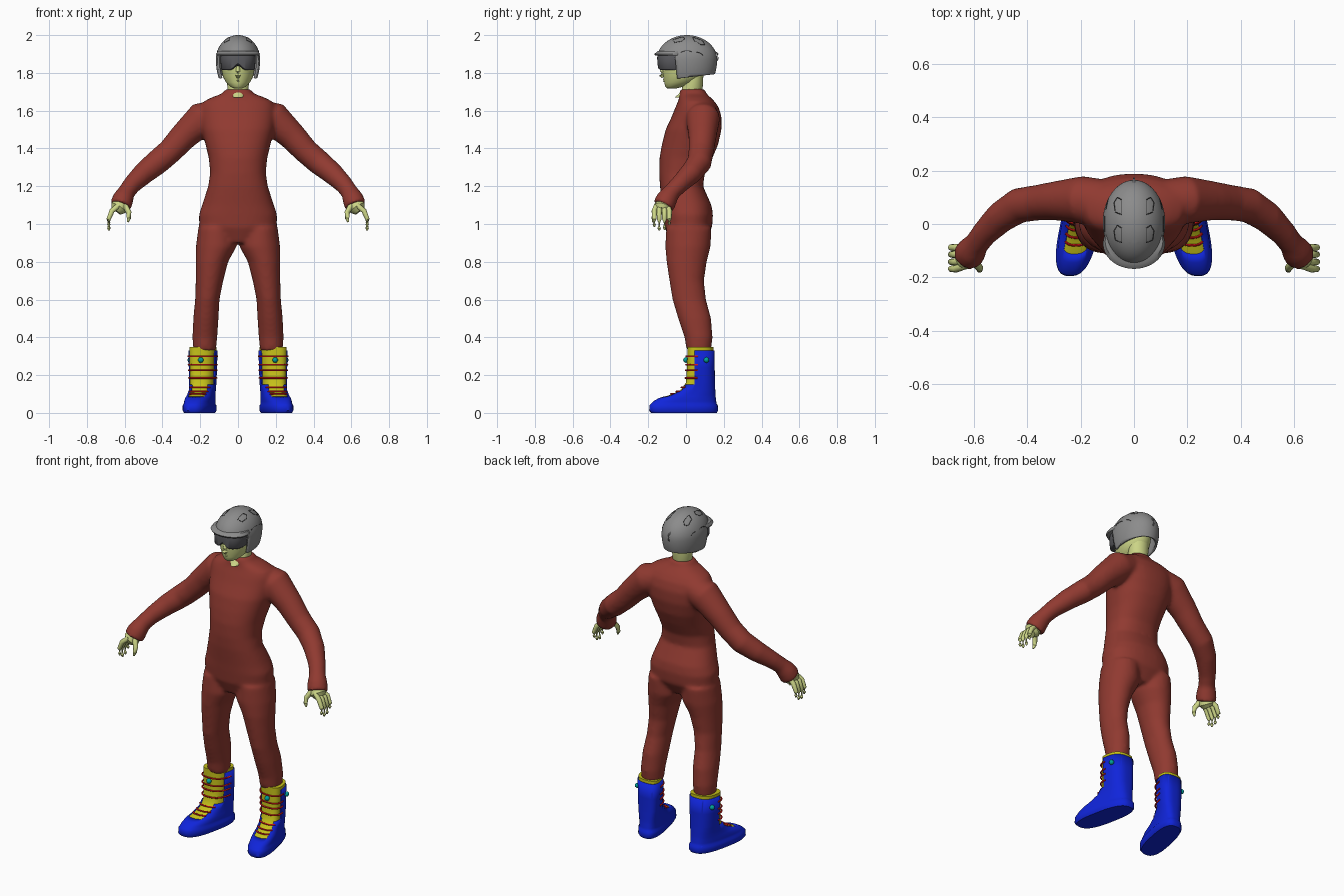
import bpy, bmesh, math
from mathutils import Vector

cube = bpy.data.objects.get("Cube")
if cube:
    bpy.data.objects.remove(cube, do_unlink=True)


def material(name, r, g, b):
    m = bpy.data.materials.new(name)
    m.use_nodes = True
    m.diffuse_color = (r, g, b, 1)
    m.node_tree.nodes["Principled BSDF"].inputs["Base Color"].default_value = (r, g, b, 1)
    return m


suit_red = material("suit red", .28, .042, .03)
skin_tone = material("pale skin", .6, .66, .24)
helmet_grey = material("helmet grey", .26, .26, .26)
lens_grey = material("lens grey", .1, .1, .11)
vent_dark = material("vent dark", .03, .03, .03)
boot_blue = material("boot blue", .005, .018, .7)
liner_yellow = material("liner yellow", .56, .53, .01)
lace_red = material("lace red", .75, .01, .01)
knob_teal = material("knob teal", .0, .36, .33)


def ring(z, x0, x1, y0, y1, n=40, p=2.0):
    """Superellipse cross-section filling the given bounds."""
    pts = []
    for i in range(n):
        t = math.tau * i / n
        c, s = math.cos(t), math.sin(t)
        x = math.copysign(abs(c) ** (2 / p), c)
        y = math.copysign(abs(s) ** (2 / p), s)
        pts.append(Vector(((x0 + x1 + (x1 - x0) * x) / 2, (y0 + y1 + (y1 - y0) * y) / 2, z)))
    return pts


def skin_rings(bm, rings):
    """Bridge a stack of closed rings and cap both ends."""
    loops = [[bm.verts.new(p) for p in r] for r in rings]
    n = len(loops[0])
    for a, b in zip(loops, loops[1:]):
        for i in range(n):
            bm.faces.new((a[i], a[(i + 1) % n], b[(i + 1) % n], b[i]))
    bm.faces.new(loops[0][::-1])
    bm.faces.new(loops[-1])


def tube(bm, path, n=16):
    """Round limb through (x, y, z, radius) stations."""
    pts = [Vector(p[:3]) for p in path]
    rings = []
    for i, p in enumerate(pts):
        d = pts[min(i + 1, len(pts) - 1)] - pts[max(i - 1, 0)]
        q = d.to_track_quat('Z', 'Y')
        rings.append([p + q @ (v * path[i][3]) for v in ring(0, -1, 1, -1, 1, n)])
    skin_rings(bm, rings)


def finish(name, bm, mat, mirror=False, thickness=0):
    bmesh.ops.recalc_face_normals(bm, faces=bm.faces)
    me = bpy.data.meshes.new(name)
    bm.to_mesh(me)
    bm.free()
    ob = bpy.data.objects.new(name, me)
    bpy.context.collection.objects.link(ob)
    me.materials.append(mat)
    bpy.ops.object.select_all(action='DESELECT')
    ob.select_set(True)
    bpy.context.view_layer.objects.active = ob
    bpy.ops.object.shade_smooth_by_angle(angle=math.radians(45))
    if thickness:
        mod = ob.modifiers.new("Thickness", 'SOLIDIFY')
        mod.thickness, mod.offset = thickness, -1
    if mirror:
        ob.modifiers.new("Mirror", 'MIRROR')
    return ob


def split(bm, co, no):
    bmesh.ops.bisect_plane(bm, geom=bm.verts[:] + bm.edges[:] + bm.faces[:],
                           plane_co=co, plane_no=no)


def drop_faces(bm, rule):
    doomed = [f for f in bm.faces if rule(f.calc_center_median())]
    bmesh.ops.delete(bm, geom=doomed, context='FACES')


# One-piece suit: torso, legs and sleeves fused into one skin
torso = [(.9, .1, -.08, .09), (.98, .205, -.112, .138), (1.05, .207, -.12, .143),
         (1.1, .19, -.125, .135), (1.2, .158, -.138, .09), (1.27, .147, -.142, .1),
         (1.35, .155, -.14, .14), (1.42, .172, -.128, .17), (1.5, .192, -.108, .188),
         (1.57, .2, -.075, .188), (1.62, .197, -.055, .172), (1.65, .18, -.042, .15),
         (1.67, .14, -.036, .13), (1.69, .085, -.035, .108), (1.715, .064, -.03, .098)]
leg = [(.98, .02, .21, -.105, .135), (.88, .008, .223, -.11, .13), (.8, .052, .224, -.103, .11),
       (.7, .078, .224, -.088, .095), (.6, .098, .227, -.072, .106), (.5, .103, .237, -.042, .133),
       (.4, .11, .241, -.008, .141), (.33, .116, .238, .003, .133)]
arm = [(.1, .09, 1.585, .075), (.19, .09, 1.558, .09), (.29, .087, 1.462, .074),
       (.36, .08, 1.385, .067), (.43, .07, 1.325, .066), (.5, .025, 1.268, .059),
       (.56, -.035, 1.21, .049), (.59, -.075, 1.17, .046), (.608, -.1, 1.135, .056),
       (.622, -.12, 1.095, .059)]
bm = bmesh.new()
skin_rings(bm, [ring(z, -w, w, a, b, p=2.3) for z, w, a, b in torso])
for s in (-1, 1):
    skin_rings(bm, [ring(z, s * a, s * b, c, d) for z, a, b, c, d in leg])
    tube(bm, [(s * x, y, z, r) for x, y, z, r in arm], 24)
suit = finish("suit", bm, suit_red)
fuse = suit.modifiers.new("Fuse", 'REMESH')
fuse.mode, fuse.voxel_size, fuse.use_smooth_shade = 'VOXEL', .01, True
soft = suit.modifiers.new("Soften", 'SMOOTH')
soft.factor, soft.iterations = .5, 10

# Head, with neck, nose and lips
face = [(1.718, .022, -.1, -.05), (1.728, .042, -.11, -.01), (1.75, .064, -.115, .05),
        (1.78, .08, -.12, .09), (1.82, .088, -.125, .1), (1.87, .088, -.125, .11),
        (1.92, .07, -.1, .1)]
neck = [(1.67, .03, -.06, .06), (1.685, .05, -.042, .08), (1.71, .056, -.022, .088),
        (1.76, .058, -.015, .09), (1.82, .06, -.01, .095)]
bm = bmesh.new()
for rows in (face, neck):
    skin_rings(bm, [ring(z, -w, w, a, b) for z, w, a, b in rows])
tube(bm, [(0, -.118, 1.84, .008), (0, -.126, 1.805, .012), (0, -.129, 1.788, .014), (0, -.12, 1.778, .009)])
for z in (1.757, 1.765):
    tube(bm, [(-.024, -.105, z, .002), (0, -.115, z, .006), (.024, -.105, z, .002)], 8)
finish("head", bm, skin_tone)

# Hands: palm, four curled fingers and a thumb
bm = bmesh.new()
tube(bm, [(.605, -.11, 1.13, .035), (.632, -.125, 1.085, .046), (.645, -.127, 1.068, .03)])
for y, tip in ((-.168, .985), (-.142, .965), (-.114, .97), (-.088, .995)):
    root = -.125 + (y + .125) * .7
    tube(bm, [(.63, root, 1.1, .014), (.667, y, 1.07, .014),
              (.685, y, 1.025, .012), (.684, y, tip + .012, .009), (.682, y, tip, .004)], 10)
tube(bm, [(.6, -.14, 1.1, .016), (.578, -.165, 1.06, .014), (.578, -.172, 1.03, .011),
          (.584, -.174, 1.01, .005)], 10)
finish("hands", bm, skin_tone, mirror=True)

# Helmet shell with face opening
RX, RY, RZ, CY, CZ = .117, .16, .13, .005, 1.87
bm = bmesh.new()
bmesh.ops.create_uvsphere(bm, u_segments=48, v_segments=32, radius=1)
for v in bm.verts:
    v.co = (v.co.x * RX, CY + v.co.y * RY, CZ + v.co.z * (RZ if v.co.z > 0 else .2))
split(bm, (0, 0, 1.775), (0, -.12, 1))
split(bm, (0, 0, 1.9), (0, 0, 1))
split(bm, (0, -.05, 1.8), (0, 1, .1))
drop_faces(bm, lambda c: c.z < 1.775 + .12 * c.y or
           (c.z < 1.9 and c.y < -.05 - .1 * (c.z - 1.8)))
finish("helmet", bm, helmet_grey, thickness=.012)

# Brim, lens with nose notch
bm = bmesh.new()
skin_rings(bm, [ring(z, -w, w, a, .02, 48) for z, w, a in
                ((1.892, .113, -.163), (1.9, .116, -.168), (1.915, .108, -.15))])
finish("helmet_brim", bm, helmet_grey)
bm = bmesh.new()
skin_rings(bm, [ring(z, -w, w, a, .03, 64, 2.4) for z, w, a in
                ((1.815, .084, -.143), (1.822, .09, -.15), (1.88, .093, -.153), (1.895, .09, -.15))])
for v in bm.verts:
    if v.co.z < 1.83 and v.co.y < 0:
        v.co.z += .028 * math.exp(-(v.co.x / .02) ** 2)
finish("goggles", bm, lens_grey)


# Vent outlines and side seams laid on the shell
def on_shell(x, y):
    k = max(0, 1 - (x / RX) ** 2 - ((y - CY) / RY) ** 2)
    return (x, y, CZ + RZ * math.sqrt(k), .0016)


def seam(bm, corners):
    path = []
    for (xa, ya), (xb, yb) in zip(corners, corners[1:]):
        path += [on_shell(xa + (xb - xa) * t / 6, ya + (yb - ya) * t / 6) for t in range(6)]
    tube(bm, path + [on_shell(*corners[-1])], 6)


bm = bmesh.new()
for y in (-.04, .065):
    seam(bm, [(.046, y - .03), (.046, y + .025), (.062, y + .035), (.075, y + .015),
              (.07, y - .02), (.046, y - .03)])
seam(bm, [(.097, .09), (.105, .055)])
seam(bm, [(.109, .03), (.109, -.03)])
finish("helmet_vents", bm, vent_dark, mirror=True)

# Strap loop at the back of the helmet
bm = bmesh.new()
tube(bm, [(0, .15, 1.915, .004), (0, .168, 1.9, .004), (0, .17, 1.875, .004), (0, .15, 1.85, .004)], 8)
finish("strap_loop", bm, helmet_grey)

# Boots: (height, half width, toe, heel)
profile = [(0, .068, -.185, .163), (.012, .075, -.195, .17), (.04, .075, -.193, .168),
           (.048, .07, -.187, .162), (.062, .07, -.172, .16), (.078, .069, -.145, .158),
           (.095, .067, -.09, .156), (.12, .066, -.035, .155), (.16, .068, -.005, .153),
           (.24, .071, .0, .152), (.33, .074, .003, .15)]


def boot_row(z):
    for a, b in zip(profile, profile[1:]):
        if z <= b[0]:
            t = (z - a[0]) / (b[0] - a[0])
            return [u + (v - u) * t for u, v in zip(a, b)]
    return [z] + profile[-1][1:] if isinstance(profile[-1], list) else (z,) + profile[-1][1:]


def boot_ring(z, grow=0.0):
    _, w, toe, heel = boot_row(z)
    return ring(z, -w - grow, w + grow, toe - grow, heel + grow, 64, 2.7)


def splay(v):
    """Turn the toe outward and move the boot under its leg."""
    return Vector((v.x + .185 - .2 * (v.y - .08), v.y, v.z))


levels = [row[0] for row in profile]
bm = bmesh.new()
skin_rings(bm, [boot_ring(z) for z in levels])
for co, no in (((0, .045, 0), (0, 1, 0)), ((0, 0, .088), (0, 0, 1)), ((0, 0, .15), (0, 0, 1)),
               ((.042, 0, 0), (1, 0, 0)), ((-.042, 0, 0), (1, 0, 0))):
    split(bm, co, no)
drop_faces(bm, lambda c: c.z > .329 or (c.y < .045 and
           (c.z > .15 or (c.z > .088 and abs(c.x) < .042))))
for v in bm.verts:
    v.co = splay(v.co)
finish("boot_shells", bm, boot_blue, mirror=True, thickness=.01)

bm = bmesh.new()
skin_rings(bm, [[splay(v) for v in boot_ring(z, -.005)] for z in levels[3:] + [.348]])
finish("boot_liners", bm, liner_yellow, mirror=True)

# Laces wrap the open front of each boot
bm = bmesh.new()
for z, half in ((.3, 17), (.255, 17), (.225, 17), (.185, 17), (.135, 8), (.113, 7), (.1, 6)):
    front = boot_ring(z, .001)[48 - half:49 + half]
    tube(bm, [(*splay(v), .0045) for v in front], 8)
finish("boot_laces", bm, lace_red, mirror=True)

# Adjusting knobs on the ankle
bm = bmesh.new()
for x, y in ((.253, .108), (.197, .0)):
    tube(bm, [(x + dx, y, .28, r) for dx, r in
              ((-.014, .004), (-.009, .012), (0, .015), (.009, .012), (.014, .004))], 16)
finish("boot_knobs", bm, knob_teal, mirror=True)
